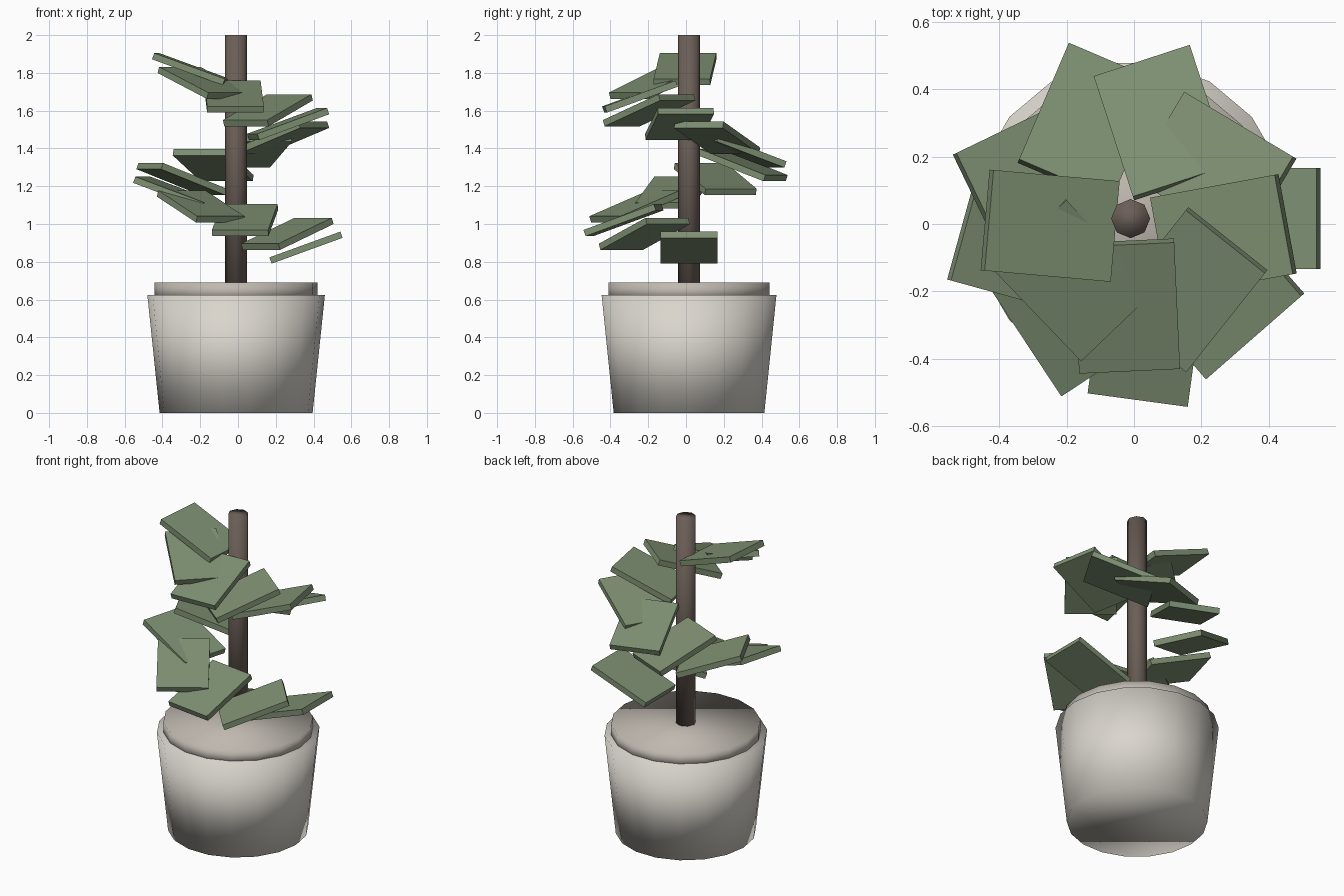
import bpy
from math import radians, sin, cos

if "Cube" in bpy.data.objects:
    bpy.data.objects.remove(bpy.data.objects["Cube"])

CX, CY = -0.01, 0.016  # plant axis


def material(name, rgb):
    m = bpy.data.materials.new(name)
    m.diffuse_color = (*rgb, 1)
    m.use_nodes = True
    m.node_tree.nodes["Principled BSDF"].inputs["Base Color"].default_value = m.diffuse_color
    return m


def tapered(name, sides, r_low, r_high, z0, z1, mat):
    bpy.ops.mesh.primitive_cone_add(
        vertices=sides, radius1=r_low, radius2=r_high, depth=z1 - z0,
        location=(CX, CY, (z0 + z1) / 2), rotation=(0, 0, radians(90)))
    ob = bpy.context.object
    ob.name = name
    ob.data.materials.append(mat)
    bpy.ops.object.shade_smooth()
    return ob


clay = material("clay", (0.70, 0.67, 0.61))
earth = material("earth", (0.52, 0.48, 0.43))
bark = material("bark", (0.147, 0.113, 0.095))
green = material("green", (0.21, 0.28, 0.17))

# Pot, soil disc and stem
tapered("pot", 18, 0.405, 0.47, 0.0, 0.625, clay)
tapered("soil", 18, 0.432, 0.432, 0.60, 0.69, earth)
tapered("stem", 8, 0.058, 0.058, 0.66, 2.0, bark)

# Leaves: tilted slabs climbing in a spiral, yawing against the spiral direction
for k in range(14):
    a = radians(41.15 * k)
    r = 0.37 - 0.01 * k
    bpy.ops.mesh.primitive_cube_add(
        size=1,
        location=(CX + r * cos(a), CY - r * sin(a), 0.875 + 0.0727 * k),
        rotation=(0, radians(-20), a))
    leaf = bpy.context.object
    leaf.name = f"leaf_{k + 1}"
    leaf.scale = (0.40, 0.30, 0.035)
    leaf.data.materials.append(green)
